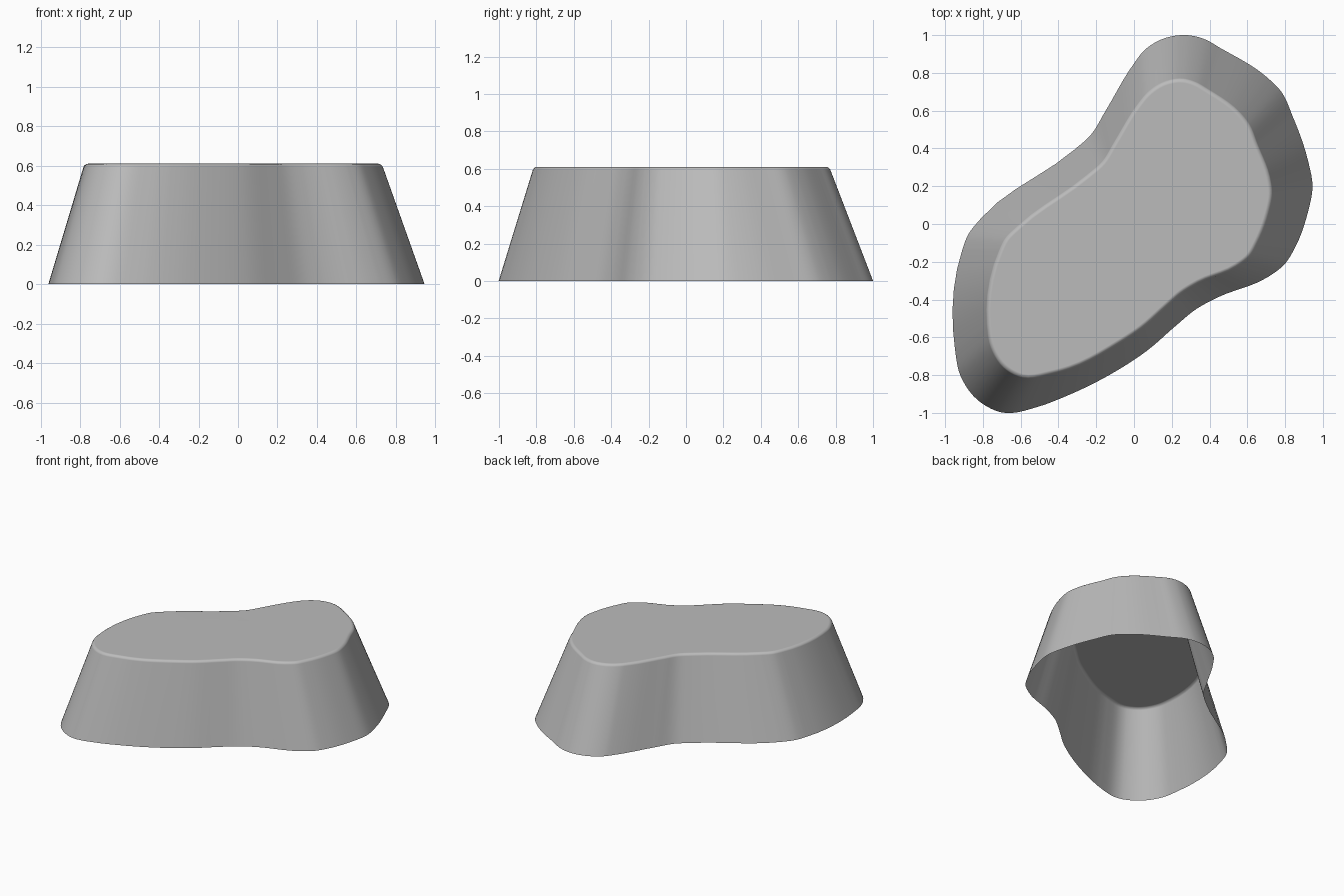
import bpy
import bmesh
from mathutils import Vector

HEIGHT = 0.61
STEPS = 5

# Remove the default object
default_cube = bpy.data.objects.get("Cube")
if default_cube:
    bpy.data.objects.remove(default_cube, do_unlink=True)

# Matching outline points: foot x, foot y, rim x, rim y (clockwise from the back)
OUTLINE = [
    (.28, 1, .26, .765), (.37, .98, .33, .745), (.46, .93, .39, .71),
    (.7, .78, .56, .585), (.78, .7, .61, .52), (.84, .57, .65, .42),
    (.92, .34, .715, .25), (.945, .2, .728, .16), (.92, .06, .71, .06),
    (.85, -.13, .65, -.1), (.8, -.21, .61, -.17), (.71, -.28, .54, -.225),
    (.44, -.39, .34, -.31), (.33, -.45, .25, -.365), (.22, -.54, .17, -.435),
    (.07, -.67, .04, -.55), (-.08, -.77, -.08, -.63), (-.38, -.92, -.34, -.765),
    (-.5, -.965, -.43, -.79), (-.7, -.998, -.59, -.81), (-.83, -.93, -.69, -.755),
    (-.92, -.8, -.755, -.65), (-.948, -.66, -.775, -.53), (-.91, -.14, -.71, -.14),
    (-.88, -.06, -.68, -.08), (-.81, .03, -.61, -.01), (-.32, .39, -.25, .255),
    (-.23, .47, -.165, .33), (-.15, .6, -.11, .42), (0, .85, .02, .63),
    (.05, .915, .07, .69), (.14, .975, .15, .745),
]


def smooth_loop(points, steps):
    """Closed curve through the points, with tangents weighted by chord length."""
    count = len(points)
    chords = [(points[(i + 1) % count] - points[i]).length for i in range(count)]
    slopes = [(points[(i + 1) % count] - points[i]) / chords[i] for i in range(count)]
    tangents = [
        (slopes[i - 1] * chords[i] + slopes[i] * chords[i - 1]) / (chords[i] + chords[i - 1])
        for i in range(count)
    ]
    result = []
    for i in range(count):
        j = (i + 1) % count
        for step in range(steps):
            t = step / steps
            ease = t * t * (3 - 2 * t)
            leave = t * (1 - t) ** 2 * chords[i]
            arrive = t * t * (t - 1) * chords[i]
            result.append(points[i].lerp(points[j], ease)
                          + tangents[i] * leave + tangents[j] * arrive)
    return result


def make_material(name, colour):
    material = bpy.data.materials.new(name)
    material.use_nodes = True
    material.diffuse_color = colour
    material.node_tree.nodes["Principled BSDF"].inputs["Base Color"].default_value = colour
    return material


# Sloping wall between the two loops, closed on top and open underneath
foot = smooth_loop([Vector((p[0], p[1], 0)) for p in OUTLINE], STEPS)
rim = smooth_loop([Vector((p[2], p[3], HEIGHT)) for p in OUTLINE], STEPS)

bm = bmesh.new()
low = [bm.verts.new(co) for co in foot]
high = [bm.verts.new(co) for co in rim]
for i in range(len(low)):
    j = (i + 1) % len(low)
    bm.faces.new((low[j], low[i], high[i], high[j]))
top_face = bm.faces.new(list(reversed(high)))
bm.normal_update()

# Softly rounded rim
bmesh.ops.bevel(bm, geom=list(top_face.edges), offset=0.018, segments=3,
                profile=0.5, affect='EDGES', clamp_overlap=True)

mesh = bpy.data.meshes.new("tapered_shell")
bm.to_mesh(mesh)
bm.free()
shell = bpy.data.objects.new("tapered_shell", mesh)
bpy.context.collection.objects.link(shell)
mesh.materials.append(make_material("plain grey", (0.5, 0.5, 0.5, 1)))

# Smooth shading, with the flat top kept flat
bpy.ops.object.select_all(action='DESELECT')
shell.select_set(True)
bpy.context.view_layer.objects.active = shell
bpy.ops.object.shade_smooth_by_angle(angle=0.7)
weighted = shell.modifiers.new("flat_top_normals", 'WEIGHTED_NORMAL')
weighted.keep_sharp = True
